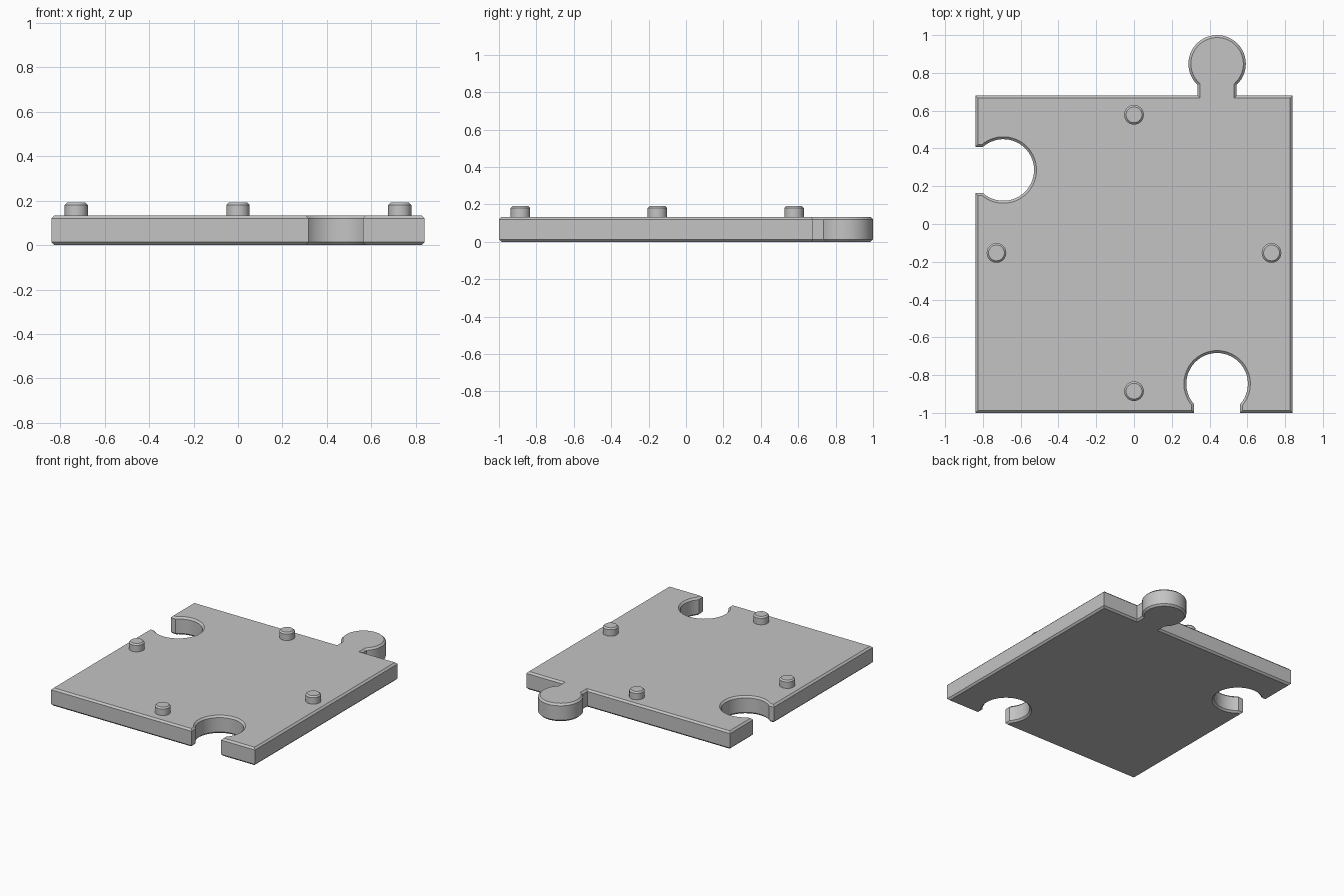
import bpy, bmesh
from math import radians, degrees, asin, cos, sin

old = bpy.data.objects.get("Cube")
if old:
    bpy.data.objects.remove(old, do_unlink=True)

HALF = 0.84          # half width of the square body
CY = -0.16           # body centre along y
TOP = 0.133          # plate thickness
BEVEL = 0.013

grey = bpy.data.materials.new("plain grey")
grey.use_nodes = True
colour = (0.55, 0.55, 0.55, 1)
grey.diffuse_color = colour
bsdf = next(n for n in grey.node_tree.nodes if n.type == 'BSDF_PRINCIPLED')
bsdf.inputs["Base Color"].default_value = colour


def make_object(name, bm):
    bmesh.ops.recalc_face_normals(bm, faces=bm.faces)
    mesh = bpy.data.meshes.new(name)
    bm.to_mesh(mesh)
    bm.free()
    mesh.materials.append(grey)
    obj = bpy.data.objects.new(name, mesh)
    bpy.context.collection.objects.link(obj)
    return obj


def smooth(obj):
    bpy.ops.object.select_all(action='DESELECT')
    obj.select_set(True)
    bpy.context.view_layer.objects.active = obj
    bpy.ops.object.shade_smooth_by_angle(angle=radians(30))


def lobe(x, y, r, neck, mouth, turn, steps=40):
    """Round lobe outline, open towards the mouth angle; turn is 1 or -1."""
    gap = degrees(asin(neck / r))
    start = mouth + turn * gap
    sweep = turn * (360 - 2 * gap)
    angles = [radians(start + sweep * i / steps) for i in range(steps + 1)]
    return [(x + r * cos(a), y + r * sin(a)) for a in angles]


# Plate outline: square with two sockets and one tab
low, high = CY - HALF, CY + HALF
socket_neck, tab_neck, key_x, key_y = 0.122, 0.103, 0.44, 0.286
outline = [(-HALF, low), (key_x - socket_neck, low)]
outline += lobe(key_x, -0.846, 0.163, socket_neck, 270, -1)
outline += [(key_x + socket_neck, low), (HALF, low), (HALF, high),
            (key_x + tab_neck, high)]
outline += lobe(key_x, 0.848, 0.152, tab_neck, 270, 1)
outline += [(key_x - tab_neck, high), (-HALF, high),
            (-HALF, key_y + socket_neck)]
outline += lobe(-0.692, key_y, 0.163, socket_neck, 180, -1)
outline += [(-HALF, key_y - socket_neck)]

# Plate with chamfered top and bottom rims
bm = bmesh.new()
base = bm.faces.new([bm.verts.new((x, y, 0)) for x, y in outline])
ext = bmesh.ops.extrude_face_region(bm, geom=[base], use_keep_orig=True)
for v in ext["geom"]:
    if isinstance(v, bmesh.types.BMVert):
        v.co.z = TOP
bmesh.ops.recalc_face_normals(bm, faces=bm.faces)
rims = [e for e in bm.edges if abs(e.verts[0].co.z - e.verts[1].co.z) < 1e-5]
bmesh.ops.bevel(bm, geom=rims, offset=BEVEL, segments=1, affect='EDGES')
plate = make_object("puzzle_plate", bm)

# Square groove cut into the top face
bm = bmesh.new()
bmesh.ops.create_grid(bm, x_segments=1, y_segments=1, size=0.744)
bm.faces.ensure_lookup_table()
inner = bm.faces[0]
bmesh.ops.inset_region(bm, faces=[inner], thickness=0.046)
bmesh.ops.delete(bm, geom=[inner], context='FACES')
ext = bmesh.ops.extrude_face_region(bm, geom=bm.faces[:], use_keep_orig=True)
for v in ext["geom"]:
    if isinstance(v, bmesh.types.BMVert):
        v.co.z = 0.1
bmesh.ops.translate(bm, verts=bm.verts, vec=(0, -0.15, TOP - 0.025))
cutter = make_object("groove_cutter", bm)
cutter.hide_render = True

cut = plate.modifiers.new("groove", 'BOOLEAN')
cut.operation = 'DIFFERENCE'
cut.solver = 'EXACT'
cut.object = cutter
bpy.ops.object.select_all(action='DESELECT')
plate.select_set(True)
bpy.context.view_layer.objects.active = plate
bpy.ops.object.modifier_apply(modifier=cut.name)
bpy.data.objects.remove(cutter, do_unlink=True)
smooth(plate)

# Four chamfered pegs standing on the groove
pegs = {"back": (0, 0.578), "front": (0, -0.885),
        "left": (0.728, -0.153), "right": (-0.728, -0.153)}
for side, (x, y) in pegs.items():
    bm = bmesh.new()
    bmesh.ops.create_cone(bm, cap_ends=True, segments=32, radius1=0.052,
                          radius2=0.052, depth=0.09)
    bmesh.ops.translate(bm, verts=bm.verts, vec=(x, y, 0.146))
    rim = [e for e in bm.edges if all(v.co.z > 0.18 for v in e.verts)]
    bmesh.ops.bevel(bm, geom=rim, offset=0.01, segments=1, affect='EDGES')
    smooth(make_object(side + "_peg", bm))
